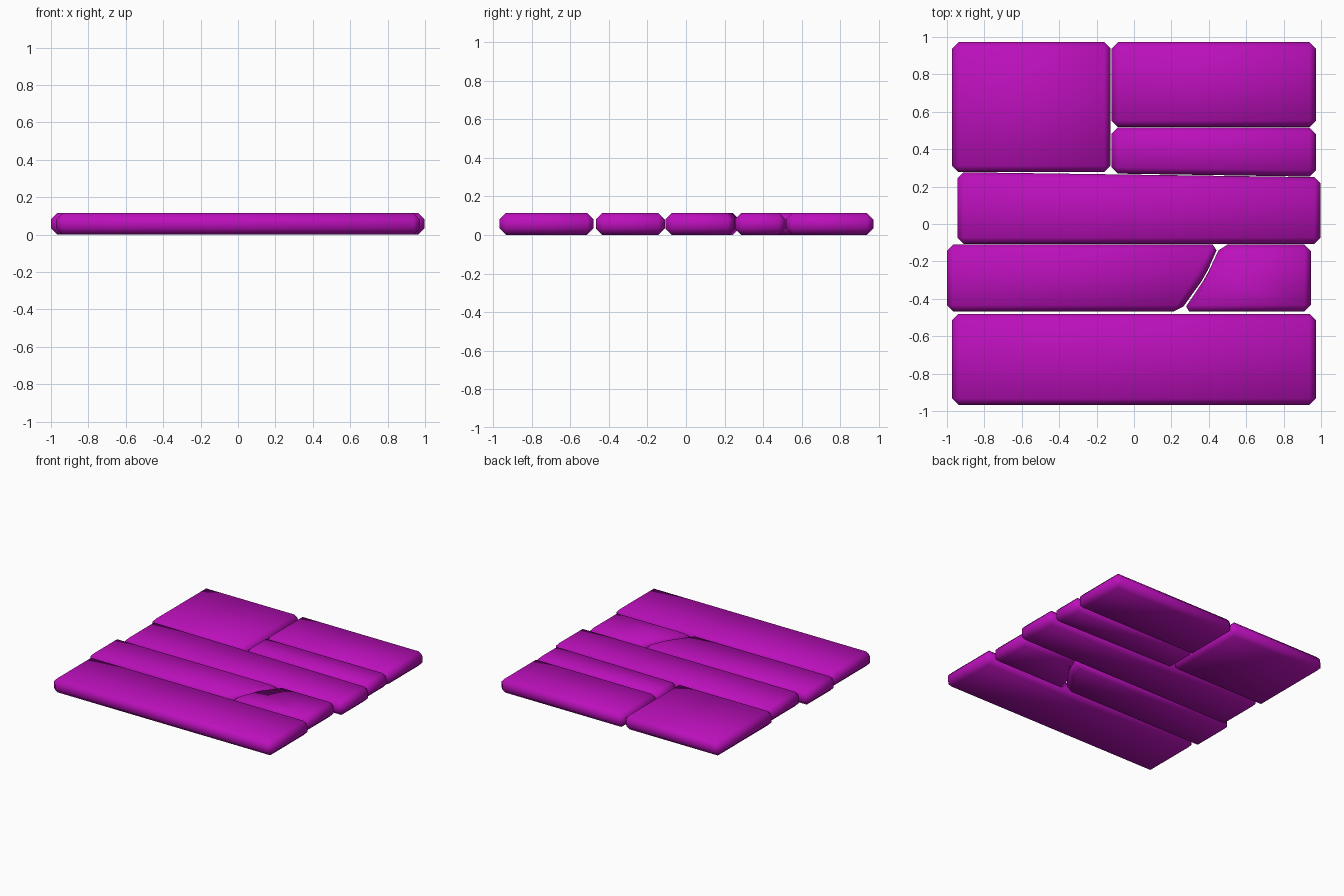
import bpy, bmesh

if "Cube" in bpy.data.objects:
    bpy.data.objects.remove(bpy.data.objects["Cube"])

HEIGHT = 0.115
BEVEL = 0.034

mat = bpy.data.materials.new("magenta")
mat.diffuse_color = (0.5, 0.005, 0.5, 1)
mat.use_nodes = True
mat.node_tree.nodes["Principled BSDF"].inputs["Base Color"].default_value = mat.diffuse_color


def slab(name, outline):
    """Flat slab from a counter-clockwise plan outline, every edge chamfered."""
    bm = bmesh.new()
    low = [bm.verts.new((x, y, 0)) for x, y in outline]
    top = [bm.verts.new((x, y, HEIGHT)) for x, y in outline]
    bm.faces.new(low[::-1])
    bm.faces.new(top)
    n = len(outline)
    for i in range(n):
        j = (i + 1) % n
        bm.faces.new((low[i], low[j], top[j], top[i]))
    bmesh.ops.bevel(bm, geom=bm.edges[:], offset=BEVEL, offset_type='OFFSET',
                    segments=1, affect='EDGES', clamp_overlap=True)
    bmesh.ops.recalc_face_normals(bm, faces=bm.faces[:])
    for f in bm.faces:
        f.smooth = True
    me = bpy.data.meshes.new(name)
    bm.to_mesh(me)
    bm.free()
    me.materials.append(mat)
    ob = bpy.data.objects.new(name, me)
    bpy.context.collection.objects.link(ob)
    return ob


def box(x0, x1, y0, y1):
    return [(x0, y0), (x1, y0), (x1, y1), (x0, y1)]


# back row: one square slab beside two stacked ones
slab("back_left_slab", box(-0.972, -0.125, 0.277, 0.972))
slab("back_right_slab", box(-0.12, 0.972, 0.518, 0.972))
slab("narrow_right_slab", [(-0.12, 0.27), (0.972, 0.253), (0.972, 0.516), (-0.12, 0.516)])

# full-width middle slab with slanted back edge
slab("middle_slab", [(-0.945, -0.107), (0.998, -0.107), (0.998, 0.25), (-0.945, 0.277)])

# cracked slab in two pieces
slab("cracked_slab_left", [(-1.0, -0.468), (0.245, -0.468), (0.38, -0.28),
                           (0.455, -0.11), (-1.0, -0.11)])
slab("cracked_slab_right", [(0.26, -0.468), (0.945, -0.468), (0.945, -0.11),
                            (0.466, -0.11), (0.387, -0.28)])

# front slab
slab("front_slab", box(-0.972, 0.972, -0.968, -0.48))
